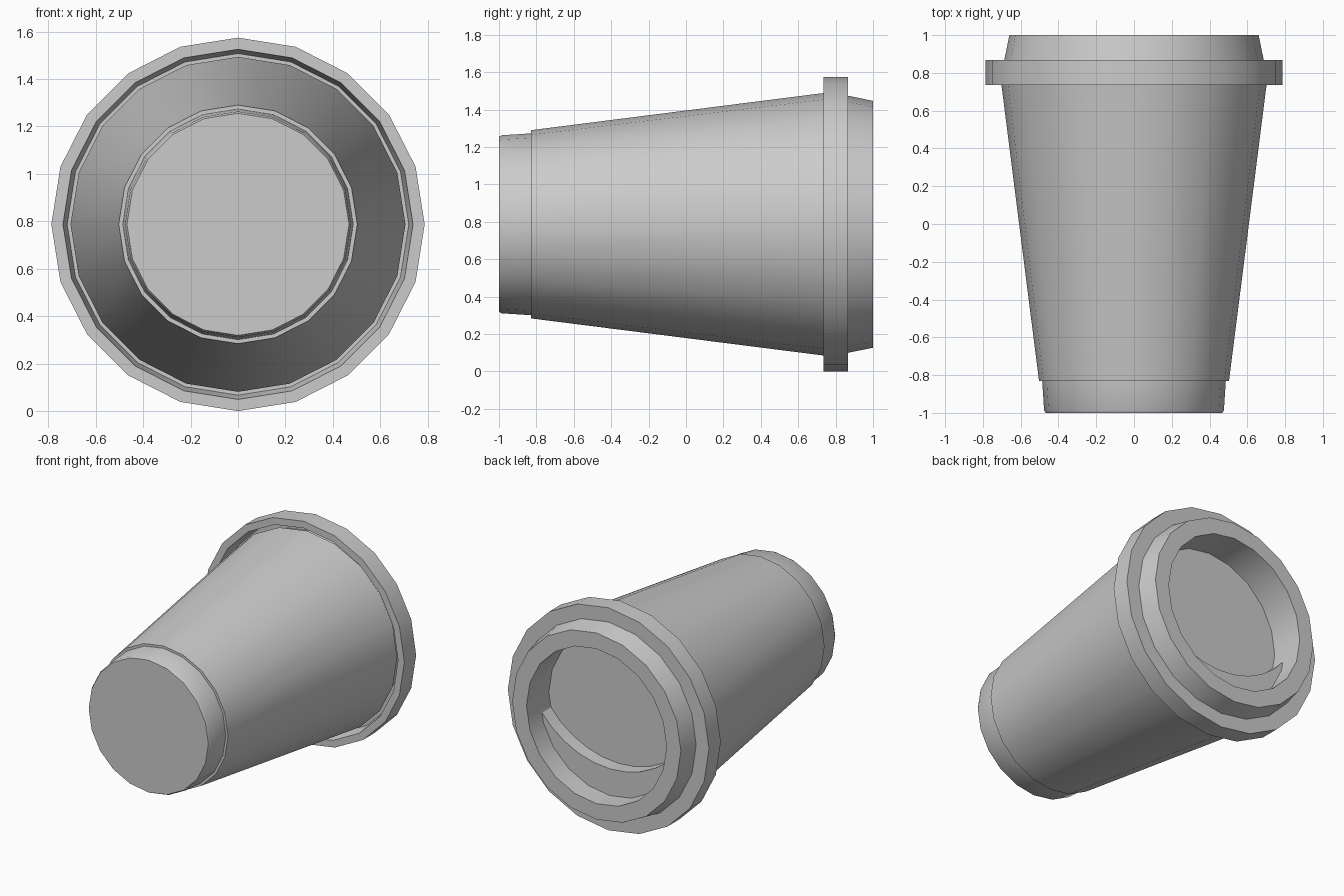
import bpy, bmesh
from math import sin, cos, pi, radians, atan2, hypot

if "Cube" in bpy.data.objects:
    bpy.data.objects.remove(bpy.data.objects["Cube"])

SIDES = 20
AXIS_Z = 0.787  # height of the lying cup's axis


def finish(name, bm):
    bmesh.ops.recalc_face_normals(bm, faces=bm.faces[:])
    mesh = bpy.data.meshes.new(name)
    bm.to_mesh(mesh)
    bm.free()
    ob = bpy.data.objects.new(name, mesh)
    bpy.context.collection.objects.link(ob)
    bpy.ops.object.select_all(action='DESELECT')
    ob.select_set(True)
    bpy.context.view_layer.objects.active = ob
    bpy.ops.object.shade_smooth_by_angle(angle=radians(30))
    return ob


def lathe(name, profile, closed=False):
    """Turn (radius, y) points about the y axis; open profiles get end caps."""
    bm = bmesh.new()
    rings = [[bm.verts.new((r * cos(2 * pi * k / SIDES), y,
                            AXIS_Z + r * sin(2 * pi * k / SIDES)))
              for k in range(SIDES)] for r, y in profile]
    pairs = list(zip(rings, rings[1:]))
    if closed:
        pairs.append((rings[-1], rings[0]))
    else:
        bm.faces.new(rings[0])
        bm.faces.new(rings[-1])
    for a, b in pairs:
        for k in range(SIDES):
            n = (k + 1) % SIDES
            bm.faces.new((a[k], a[n], b[n], b[k]))
    return finish(name, bm)


# Paper cup with a small bevel at its base
lathe("cup", [(0.468, -1.0), (0.476, -0.985), (0.486, -0.83), (0.675, 0.735)])

# Sleeve wrapped around the cup
lathe("sleeve", [(0.482, -0.83), (0.503, -0.83), (0.706, 0.77), (0.68, 0.77)],
      closed=True)

# Lid: hollow skirt, stepped collar, raised rim and sunken top
lathe("lid", [(0.66, 0.70), (0.68, 0.835), (0.72, 0.835), (0.738, 0.735),
              (0.787, 0.735), (0.787, 0.867), (0.687, 0.867), (0.66, 1.0),
              (0.548, 1.0), (0.548, 0.75)])

# Crescent sip ledge inside the sunken top
FLOOR, TOP, WALL = 0.745, 0.85, 0.548
wall_angles = [-10] + list(range(-18, -163, -18)) + [-170]
outer = [(WALL * cos(radians(a)), WALL * sin(radians(a))) for a in wall_angles]
arc_z = 0.325
end_x, end_z = outer[0]
arc_r = hypot(end_x, end_z - arc_z)
start = atan2(end_z - arc_z, end_x)
steps = len(outer) - 1
bm = bmesh.new()
inner = []
for i in range(1, steps):
    a = start + (-pi - 2 * start) * i / steps
    inner.append((arc_r * cos(a), arc_z + arc_r * sin(a)))
outline = outer + inner[::-1]
low = [bm.verts.new((x, FLOOR, AXIS_Z + z)) for x, z in outline]
high = [bm.verts.new((x, TOP, AXIS_Z + z)) for x, z in outline]
bm.faces.new(low)
bm.faces.new(high)
for i in range(len(outline)):
    j = (i + 1) % len(outline)
    bm.faces.new((low[i], low[j], high[j], high[i]))
finish("sip_ledge", bm)
